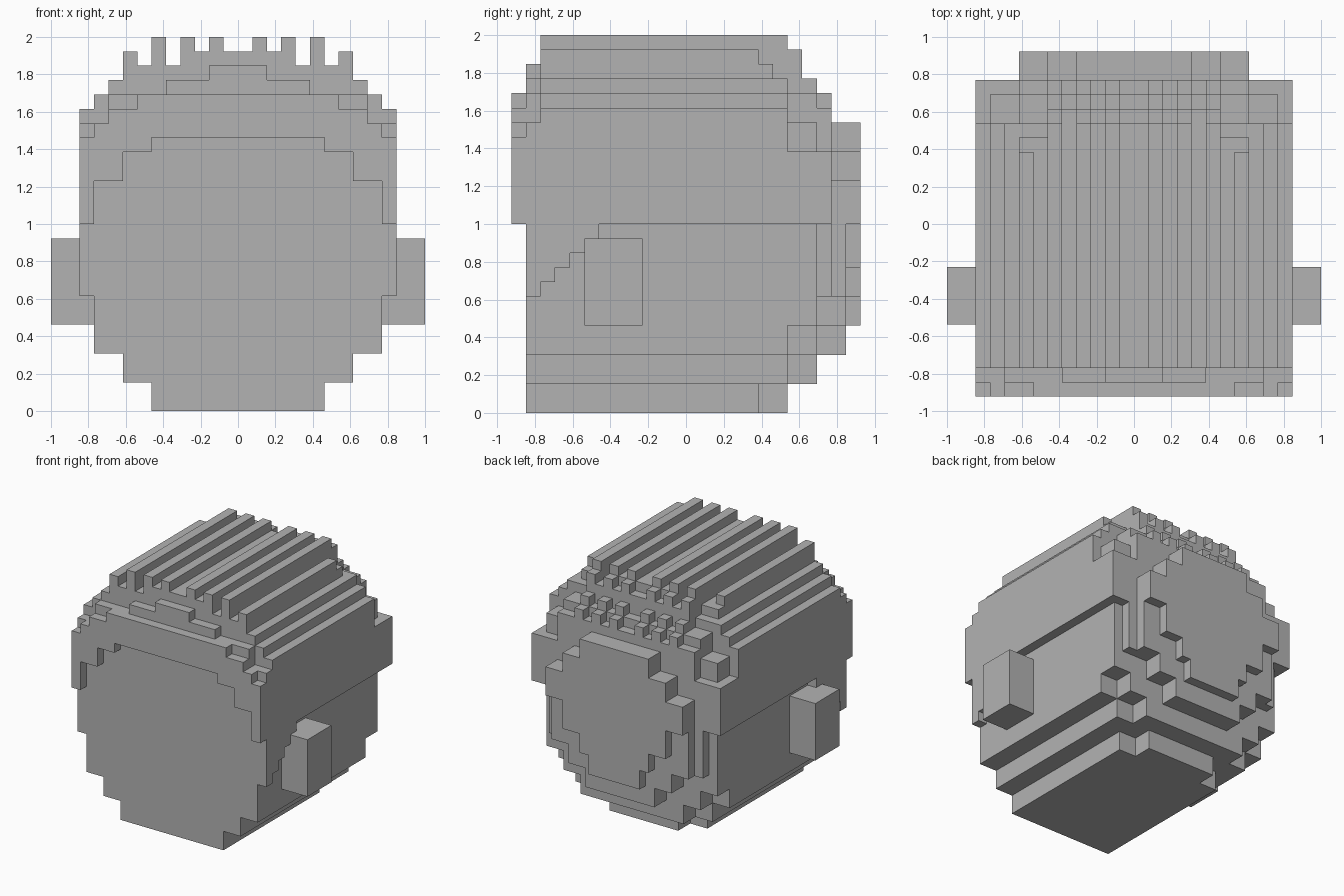
import bpy, bmesh
from mathutils import Vector

if "Cube" in bpy.data.objects:
    bpy.data.objects.remove(bpy.data.objects["Cube"])

U = 1 / 13  # edge of one cube
grey = bpy.data.materials.new("plain_grey")
grey.diffuse_color = (0.45, 0.45, 0.45, 1)
grey.use_nodes = True
grey.node_tree.nodes["Principled BSDF"].inputs["Base Color"].default_value = grey.diffuse_color

parts = {n: set() for n in ("head", "hair", "ears", "back_disc")}


def fill(part, x0, x1, y0, y1, z0, z1):
    """Fill a block of cubes and its mirror image across x = 0."""
    for x in range(x0, x1):
        for y in range(y0, y1):
            for z in range(z0, z1):
                parts[part].update(((x, y, z), (-x - 1, y, z)))


# head: tapered chin with rounded back corners (half width, back, bottom, top)
for half, back, z0, z1 in [(6, 5, 0, 2), (4, 7, 0, 2), (8, 7, 2, 4), (6, 9, 2, 4),
                           (10, 7, 4, 6), (8, 9, 4, 6), (10, 9, 6, 13), (9, 10, 8, 13)]:
    fill("head", 0, half, -11, back, z0, z1)
# stepped sideburns
for i in range(5):
    fill("head", 10, 11, -11, -10 + i, 8 + i, 9 + i)

# ears
fill("ears", 10, 13, -7, -3, 6, 12)

# ribbed hair: height of each lengthwise strip, counted from the middle
ribs = [25, 26, 25, 26, 24, 26, 24, 25, 23, 22, 21]
for k, top in enumerate(ribs):
    fill("hair", k, k + 1, -10, 5, 13, top)
    for y in range(5, 10):  # strips step down at the back
        if k >= 8:
            t = top if y < 7 else 18
        elif k >= 6:
            t = min(top, {5: 24, 6: 23}.get(y, 22 if y < 9 else 21))
        else:
            drop = 0 if k % 2 else 1
            t = top if y < 7 else min(top, {7: 25, 8: 23, 9: 22}[y] - drop)
        fill("hair", k, k + 1, y, y + 1, 13, t)
fill("hair", 8, 10, 7, 9, 18, 20)  # rear corner knobs
# stepped front edge of the hair
for half, top in [(11, 20), (9, 22), (5, 23), (2, 24)]:
    fill("hair", 0, half, -11, -10, 13, top)
# fringe framing the face
fill("hair", 10, 11, -12, -11, 13, 19)
fill("hair", 8, 10, -12, -11, 16, 20)
fill("hair", 6, 9, -12, -11, 18, 21)
fill("hair", 0, 9, -12, -11, 19, 21)
fill("hair", 0, 7, -12, -11, 21, 22)

# rounded disc on the back: (half width, start, end, bottom, top)
for half, y0, y1, z0, z1 in [(4, 10, 12, 18, 20), (6, 10, 12, 16, 18), (8, 10, 12, 13, 16),
                             (6, 10, 12, 10, 13), (4, 10, 12, 8, 10), (3, 9, 12, 6, 8),
                             (8, 9, 11, 8, 13), (6, 9, 11, 6, 8), (4, 9, 11, 4, 6)]:
    fill("back_disc", 0, half, y0, y1, z0, z1)

solid = set().union(*parts.values())


def build(name, cells):
    """Skin the exposed cube sides and merge the flat areas."""
    bm = bmesh.new()
    for c in cells:
        for axis in range(3):
            for s in (0, 1):
                n = list(c)
                n[axis] += 2 * s - 1
                if tuple(n) in solid:
                    continue
                a, b = (axis + 1) % 3, (axis + 2) % 3
                quad = []
                for da, db in ((0, 0), (1, 0), (1, 1), (0, 1)):
                    p = list(c)
                    p[axis] += s
                    p[a] += da
                    p[b] += db
                    quad.append(bm.verts.new(Vector(p) * U))
                bm.faces.new(quad if s else quad[::-1])
    bmesh.ops.remove_doubles(bm, verts=bm.verts[:], dist=1e-4)
    bmesh.ops.dissolve_limit(bm, angle_limit=0.01, verts=bm.verts[:], edges=bm.edges[:])
    mesh = bpy.data.meshes.new(name)
    bm.to_mesh(mesh)
    bm.free()
    mesh.materials.append(grey)
    bpy.context.collection.objects.link(bpy.data.objects.new(name, mesh))


done = set()
for name, cells in parts.items():
    build(name, cells - done)
    done |= cells
